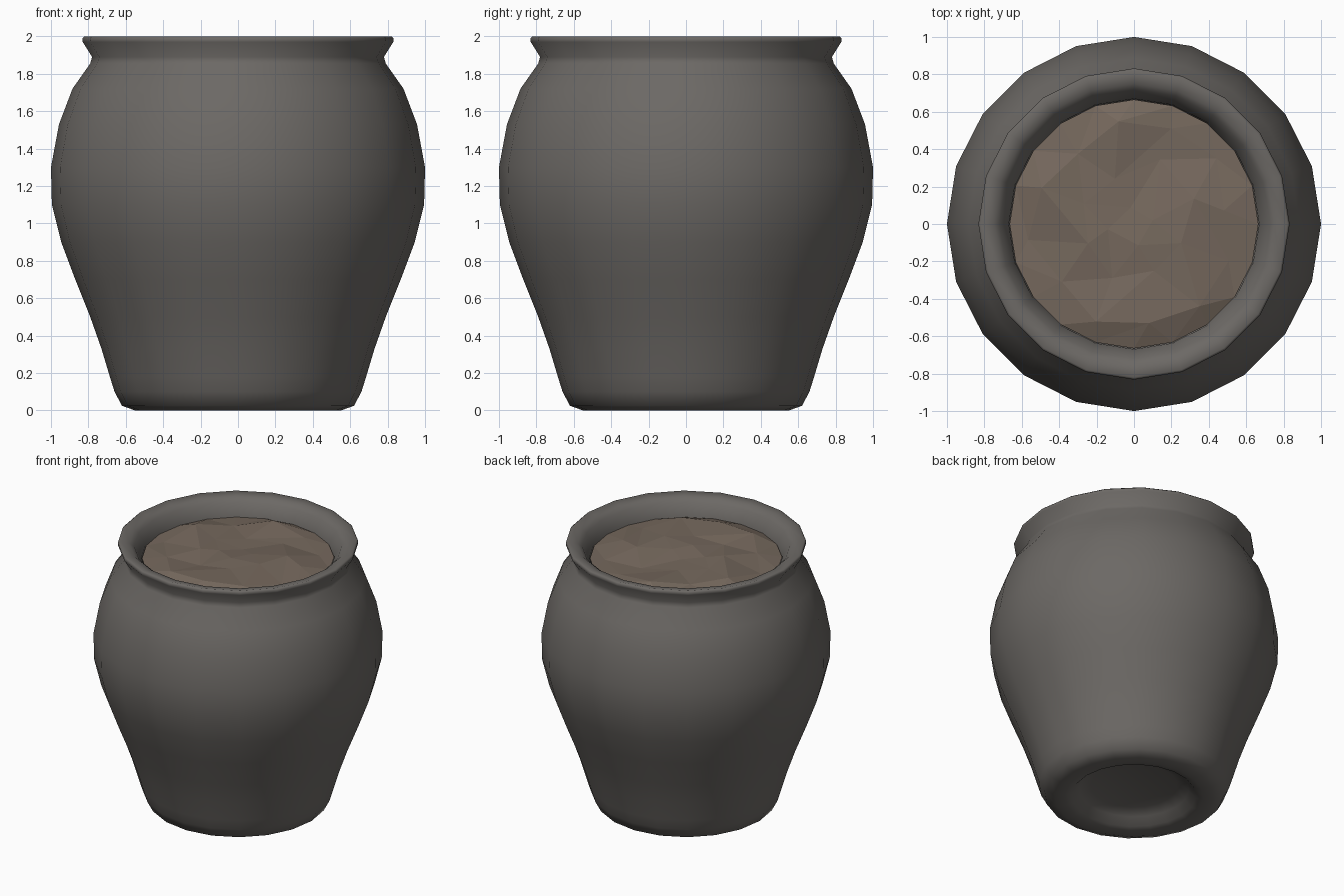
import bpy, bmesh, math, random

if "Cube" in bpy.data.objects:
    bpy.data.objects.remove(bpy.data.objects["Cube"])

SIDES = 20
random.seed(4)


def material(name, rgb):
    m = bpy.data.materials.new(name)
    m.diffuse_color = (*rgb, 1)
    m.use_nodes = True
    m.node_tree.nodes["Principled BSDF"].inputs["Base Color"].default_value = m.diffuse_color
    return m


def ring(bm, r, z, n=SIDES, turn=0.0, jitter=0.0):
    verts = []
    for i in range(n):
        a = 2 * math.pi * i / n + turn
        rr = r + random.uniform(-jitter, jitter)
        verts.append(bm.verts.new((rr * math.cos(a), rr * math.sin(a),
                                   z + random.uniform(-jitter, jitter) * 0.55)))
    return verts


def add_object(name, bm, mat):
    bmesh.ops.recalc_face_normals(bm, faces=bm.faces)
    me = bpy.data.meshes.new(name)
    bm.to_mesh(me)
    bm.free()
    me.materials.append(mat)
    ob = bpy.data.objects.new(name, me)
    bpy.context.collection.objects.link(ob)
    return ob


# Pot: lathe profile from the recessed underside, up the belly, over the rim, inside to a floor
profile = [(0.30, 0.09), (0.38, 0.06), (0.43, 0.01), (0.48, 0.0), (0.55, 0.0), (0.62, 0.025),
           (0.66, 0.10), (0.685, 0.18), (0.73, 0.33), (0.79, 0.50), (0.87, 0.70),
           (0.945, 0.90), (0.995, 1.10), (1.0, 1.30), (0.957, 1.53), (0.885, 1.72),
           (0.79, 1.855), (0.78, 1.89), (0.83, 1.97), (0.832, 1.99), (0.82, 2.0),
           (0.75, 1.985), (0.72, 1.96), (0.67, 1.88), (0.66, 1.75)]
bm = bmesh.new()
rings = [ring(bm, r, z) for r, z in profile]
for a, b in zip(rings, rings[1:]):
    for i in range(SIDES):
        j = (i + 1) % SIDES
        bm.faces.new((a[i], a[j], b[j], b[i]))
bm.faces.new(rings[0])
bm.faces.new(rings[-1])
pot = add_object("pot", bm, material("dark_clay", (0.15, 0.14, 0.13)))
bpy.context.view_layer.objects.active = pot
pot.select_set(True)
bpy.ops.object.shade_smooth_by_angle(angle=math.radians(60))
pot.select_set(False)

# Soil: flat-shaded lumpy disc, rings of decreasing count triangulated together
bm = bmesh.new()
loops = [ring(bm, 0.665, 1.87),
         ring(bm, 0.53, 1.895, 12, 0.15, 0.05),
         ring(bm, 0.32, 1.905, 8, 0.4, 0.06),
         ring(bm, 0.12, 1.90, 4, 0.2, 0.04)]
for a, b in zip(loops, loops[1:]):
    i = j = 0
    while i < len(a) or j < len(b):
        p, q = a[i % len(a)], b[j % len(b)]
        if j >= len(b) or (i < len(a) and (i + 0.5) / len(a) <= (j + 0.5) / len(b)):
            bm.faces.new((p, a[(i + 1) % len(a)], q))
            i += 1
        else:
            bm.faces.new((p, b[(j + 1) % len(b)], q))
            j += 1
bm.faces.new(loops[-1])
soil = add_object("soil", bm, material("soil_brown", (0.18, 0.14, 0.11)))
if sum(f.normal.z for f in soil.data.polygons) < 0:
    soil.data.flip_normals()
